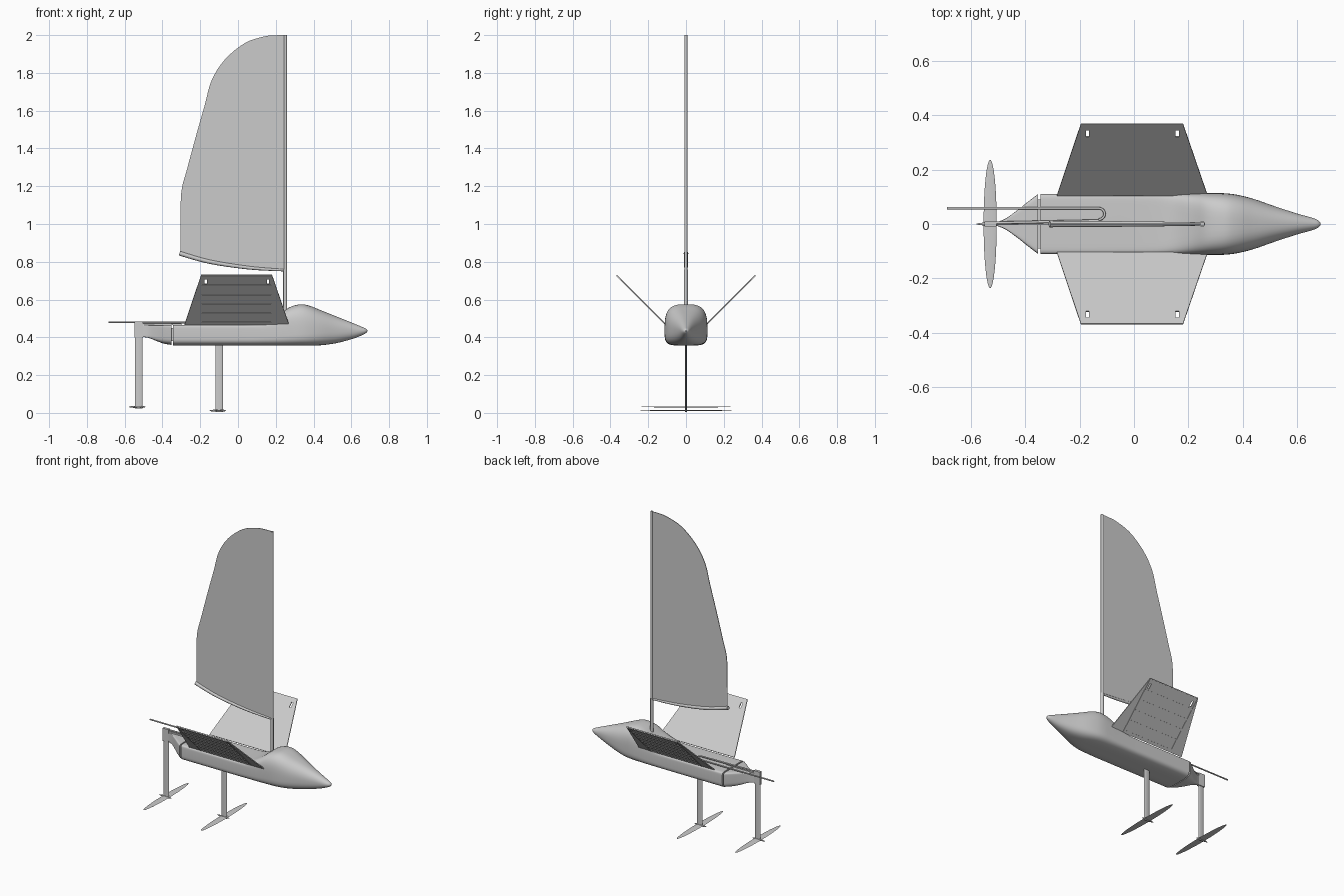
import bpy, bmesh, math
from mathutils import Vector

if "Cube" in bpy.data.objects:
    bpy.data.objects.remove(bpy.data.objects["Cube"])


def finish(bm, name, smooth=True, angle=35):
    bmesh.ops.recalc_face_normals(bm, faces=bm.faces)
    me = bpy.data.meshes.new(name)
    bm.to_mesh(me)
    bm.free()
    ob = bpy.data.objects.new(name, me)
    bpy.context.collection.objects.link(ob)
    bpy.ops.object.select_all(action='DESELECT')
    ob.select_set(True)
    bpy.context.view_layer.objects.active = ob
    if smooth:
        bpy.ops.object.shade_smooth_by_angle(angle=math.radians(angle))
    return ob


def loft(name, rings, angle=35):
    bm = bmesh.new()
    vs = [[bm.verts.new(p) for p in r] for r in rings]
    n = len(vs[0])
    for a, b in zip(vs, vs[1:]):
        for i in range(n):
            j = (i + 1) % n
            bm.faces.new((a[i], a[j], b[j], b[i]))
    bm.faces.new(vs[0])
    bm.faces.new(vs[-1])
    return finish(bm, name, angle=angle)


def box(name, lo, hi):
    rings = [[(x, y, z) for x, y in ((lo[0], lo[1]), (hi[0], lo[1]), (hi[0], hi[1]), (lo[0], hi[1]))]
             for z in (lo[2], hi[2])]
    return loft(name, rings)


def tube(name, pts, radii, n=12):
    pts = [Vector(p) for p in pts]
    rings = []
    for i, p in enumerate(pts):
        t = (pts[min(i + 1, len(pts) - 1)] - pts[max(i - 1, 0)]).normalized()
        up = Vector((0, 1, 0)) if abs(t.y) < 0.3 and abs(t.z) > 0.5 else Vector((0, 0, 1))
        a = t.cross(up).normalized()
        b = t.cross(a)
        r = radii[i] if isinstance(radii, (list, tuple)) else radii
        rings.append([p + r * (math.cos(k * math.tau / n) * a + math.sin(k * math.tau / n) * b)
                      for k in range(n)])
    return loft(name, rings)


def smooth_path(pts, steps=6):
    # Catmull-Rom interpolation of tuples of any length
    out = []
    for i in range(len(pts) - 1):
        p = [pts[max(i - 1, 0)], pts[i], pts[i + 1], pts[min(i + 2, len(pts) - 1)]]
        for s in range(steps):
            t = s / steps
            out.append(tuple(0.5 * (2 * b + (c - a) * t + (2 * a - 5 * b + 4 * c - d) * t * t
                                    + (3 * b - a - 3 * c + d) * t ** 3) for a, b, c, d in zip(*p)))
    return out + [tuple(pts[-1])]


def section(x, hw, bot, top, mid, ptop, pbot, n=48):
    ring = []
    for k in range(n):
        a = math.tau * (k + 0.5) / n
        c, s = math.cos(a), math.sin(a)
        p = ptop if s > 0 else pbot
        y = hw * math.copysign(abs(c) ** (2 / p), c)
        h = (top - mid) if s > 0 else (mid - bot)
        ring.append((x, y, mid + h * math.copysign(abs(s) ** (2 / p), s)))
    return ring


# Hull: x, half width, bottom, top, mid, top squareness, bottom squareness
hull = [(-0.343, .11, .356, .466, .41, 12, 4), (-0.1, .11, .356, .466, .41, 12, 4),
        (0.06, .11, .356, .467, .41, 11, 4), (0.14, .111, .356, .478, .415, 7, 4),
        (0.21, .112, .356, .515, .42, 4.5, 4), (0.27, .113, .356, .558, .43, 3.6, 4),
        (0.33, .113, .356, .575, .435, 3.2, 3.8), (0.38, .107, .356, .567, .435, 3, 3.5),
        (0.44, .092, .358, .543, .435, 2.7, 3), (0.52, .064, .369, .511, .435, 2.4, 2.6),
        (0.6, .038, .39, .479, .435, 2.2, 2.3), (0.65, .024, .408, .458, .434, 2, 2),
        (0.675, .014, .421, .447, .434, 2, 2), (0.685, .003, .431, .437, .434, 2, 2)]
loft("hull", [section(*s) for s in smooth_path(hull, 4)])

# Stern fairing, wedge shaped behind a narrow gap
tail = [(-0.352, .11, .36, .465, .41, 12, 4), (-0.39, .081, .366, .465, .415, 12, 4),
        (-0.43, .049, .38, .465, .42, 12, 5), (-0.47, .021, .396, .465, .43, 12, 6),
        (-0.505, .006, .402, .465, .43, 12, 8)]
loft("stern_fairing", [section(*s) for s in smooth_path(tail, 4)])
box("stern_joint", (-0.36, -0.09, 0.38), (-0.335, 0.09, 0.45))


# Mast with thicker lower sleeve
tube("mast", [(0.251, 0, 0.5), (0.251, 0, 2.0)], 0.008)
tube("mast_sleeve", [(0.25, 0, 0.48), (0.25, 0, 0.76)], 0.0105)

# Sail: curved trailing edge and foot, thin panel
leech = smooth_path([(-0.305, 0.85), (-0.304, 1.0), (-0.3, 1.17), (-0.27, 1.29), (-0.22, 1.475),
                     (-0.176, 1.63), (-0.14, 1.76), (-0.07, 1.87), (0.035, 1.957),
                     (0.14, 1.993), (0.2, 1.999), (0.25, 2.0)], 4)
foot = smooth_path([(-0.305, 0.848), (-0.15, 0.803), (0.06, 0.77), (0.25, 0.756)], 5)
outline = leech + foot[:0:-1]
loft("sail", [[(x, y, z) for x, z in outline] for y in (-0.002, 0.002)])

# Boom tapering toward the mast
boom = smooth_path([(-0.31, 0.845, .012), (-0.15, 0.8, .011), (0.06, 0.768, .009), (0.25, 0.755, .006)], 5)
tube("boom", [(x, 0, z) for x, z, r in boom], [r for x, z, r in boom])

# Side wings at 45 degrees, with a pair of slots each
for side, label in ((1, "left"), (-1, "right")):
    bm = bmesh.new()
    grid = []
    for y in (0.105, 0.321, 0.345, 0.367):
        t = (y - 0.105) / 0.262
        xs = (-0.283 + 0.088 * t, -0.177, -0.165, 0.153, 0.165, 0.27 - 0.09 * t)
        grid.append([bm.verts.new((x, side * y, y + 0.363)) for x in xs])
    for r in range(3):
        for c in range(5):
            if r == 1 and c in (1, 3):
                continue
            bm.faces.new((grid[r][c], grid[r][c + 1], grid[r + 1][c + 1], grid[r + 1][c]))
    wing = finish(bm, label + "_wing", smooth=False)
    mod = wing.modifiers.new("thickness", 'SOLIDIFY')
    mod.thickness = 0.006
    mod.offset = 0
    # Thin battens on the underside
    for i in range(6):
        y = 0.116 + 0.049 * i
        p = [(y + d, y + 0.363 + e) for d, e in ((-.001, -.005), (.005, .001), (.007, -.001), (.001, -.007))]
        loft(f"{label}_wing_batten_{i + 1}", [[(x, side * a, b) for a, b in p] for x in (-0.195, 0.18)])
    for x in (-0.193, 0.178):
        p = [(y + d, y + 0.363 - d) for y, d in ((.11, .0), (.362, .0), (.362, .004), (.11, .004))]
        loft(label + "_wing_edge_strip", [[(x + w, side * a, b) for a, b in p] for w in (-.002, .002)])


def lens(cx, chord, thick, n=20):
    return [(cx + chord / 2 * math.cos(k * math.tau / n), thick / 2 * math.sin(k * math.tau / n))
            for k in range(n)]


# Hydrofoils: strut, pod and elliptical lifting foil
for label, cx, z, top, span in (("main", -0.1, 0.012, 0.37, 0.24), ("rudder", -0.526, 0.032, 0.484, 0.235)):
    loft(label + "_strut", [[(x, y, h) for x, y in lens(cx, 0.04, 0.008)] for h in (z - 0.008, top)])
    rings = []
    for i in range(25):
        t = -math.cos(math.pi * i / 24)
        c = max(0.048 * math.sqrt(1 - t * t), 0.003)
        rings.append([(x, span * t, z + h) for x, h in lens(cx - 0.002, c, 0.1 * c + 0.001)])
    loft(label + "_foil", rings, 60)
    pod = [(-.047, .001), (-.035, .004), (-.01, .006), (.02, .006), (.034, .004), (.042, .001)]
    tube(label + "_pod", [(cx - 0.005 + d, 0, z) for d, r in pod], [r for d, r in pod])

# Rudder head and its link rod
box("rudder_head", (-0.549, -0.009, 0.4), (-0.504, 0.009, 0.485))
box("rudder_link", (-0.51, -0.004, 0.464), (-0.3, 0.004, 0.474))

# Tiller extension bending back to the centreline
bend = [(-0.13 + 0.022 * math.sin(a), 0.037 + 0.021 * math.cos(a), 0.48)
        for a in [math.pi * i / 10 for i in range(11)]]
tube("tiller_extension", [(-0.686, 0.058, 0.48)] + bend, 0.0045)
tube("tiller", [(-0.52, 0.004, 0.478), (-0.12, 0.012, 0.478)], 0.005)
